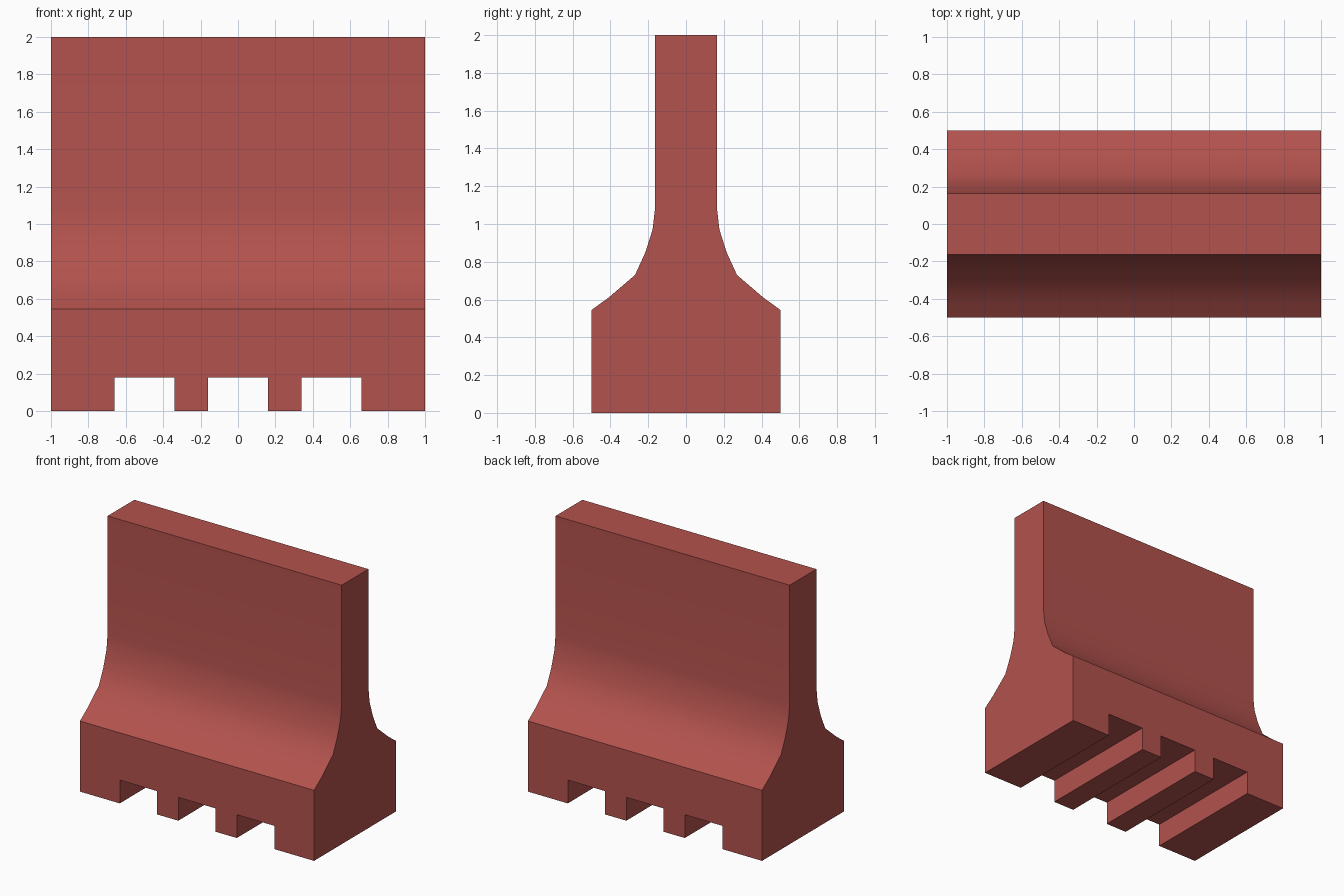
import bpy, bmesh, math
from mathutils import Matrix, Vector

cube = bpy.data.objects.get("Cube")
if cube:
    bpy.data.objects.remove(cube, do_unlink=True)

LENGTH = 2.0
SLOT_WIDTH, SLOT_HEIGHT, SLOT_SPACING = 0.32, 0.18, 0.5


def make_object(name, bm):
    bmesh.ops.recalc_face_normals(bm, faces=bm.faces)
    mesh = bpy.data.meshes.new(name)
    bm.to_mesh(mesh)
    bm.free()
    obj = bpy.data.objects.new(name, mesh)
    bpy.context.collection.objects.link(obj)
    return obj


# Red paint
paint = bpy.data.materials.new("brick_red")
paint.use_nodes = True
color = (0.45, 0.085, 0.075, 1)
paint.diffuse_color = color
paint.node_tree.nodes["Principled BSDF"].inputs["Base Color"].default_value = color

# Barrier body: half profile (y, z), mirrored and extruded along x
half = [(0.5, 0), (0.5, 0.545), (0.41, 0.61), (0.27, 0.73), (0.215, 0.85),
        (0.177, 0.97), (0.163, 1.09), (0.163, 2)]
profile = half + [(-y, z) for y, z in reversed(half)]
bm = bmesh.new()
end = bm.faces.new([bm.verts.new((-LENGTH / 2, y, z)) for y, z in profile])
side = bmesh.ops.extrude_face_region(bm, geom=[end], use_keep_orig=True)
bmesh.ops.translate(bm, vec=(LENGTH, 0, 0),
                    verts=[v for v in side["geom"] if isinstance(v, bmesh.types.BMVert)])
body = make_object("barrier_body", bm)
body.data.materials.append(paint)

# Three forklift slots cut through the base
bm = bmesh.new()
for i in (-1, 0, 1):
    matrix = (Matrix.Translation(Vector((i * SLOT_SPACING, 0, 0)))
              @ Matrix.Diagonal((SLOT_WIDTH, 2, SLOT_HEIGHT * 2, 1)))
    bmesh.ops.create_cube(bm, size=1, matrix=matrix)
cutter = make_object("slot_cutter", bm)
cutter.hide_render = True
cutter.data.materials.append(paint)

cut = body.modifiers.new("slots", 'BOOLEAN')
cut.operation = 'DIFFERENCE'
cut.solver = 'EXACT'
cut.object = cutter

bpy.ops.object.select_all(action='DESELECT')
body.select_set(True)
bpy.context.view_layer.objects.active = body
bpy.ops.object.modifier_apply(modifier=cut.name)
bpy.data.objects.remove(cutter, do_unlink=True)

# Smooth the curved flanks, keep the corners crisp
bpy.ops.object.shade_smooth_by_angle(angle=math.radians(30))
